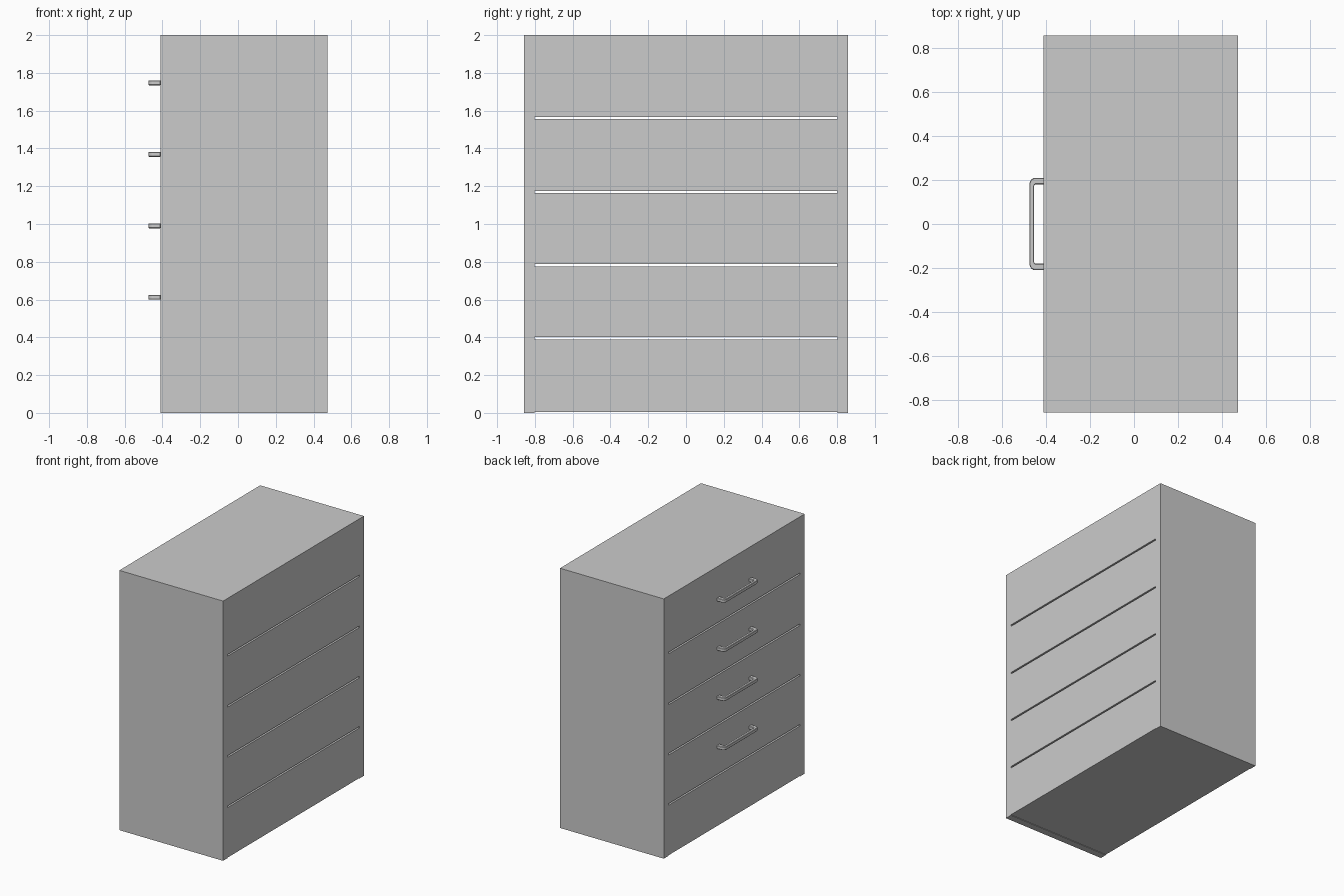
import bpy, bmesh, math

if "Cube" in bpy.data.objects:
    bpy.data.objects.remove(bpy.data.objects["Cube"])

X0, X1 = -0.411, 0.473      # body depth, handles on the -x side
W, T = 0.857, 0.055         # half width, board thickness


def box(name, lo, hi):
    bm = bmesh.new()
    bmesh.ops.create_cube(bm, size=1)
    for v in bm.verts:
        v.co = [(a + b) / 2 + c * (b - a) for a, b, c in zip(lo, hi, v.co)]
    me = bpy.data.meshes.new(name)
    bm.to_mesh(me)
    bm.free()
    ob = bpy.data.objects.new(name, me)
    bpy.context.collection.objects.link(ob)
    return ob


def bow_handle(name, z, h=0.026):
    # half outline from the cabinet face outwards, mirrored in y
    x_out, y_out, r = -0.475, 0.21, 0.028
    outer = [(X0 + 0.002, y_out)]
    for i in range(5):
        a = math.pi / 2 * (1 + i / 4)
        outer.append((x_out + r + r * math.cos(a), y_out - r + r * math.sin(a)))
    inner = [(X0 + 0.002, 0.18), (-0.449, 0.18), (-0.454, 0.175)]
    rails = []
    for side in (outer, inner):
        rails.append(side + [(x, -y) for x, y in reversed(side)])
    outline = rails[0] + rails[1][::-1]
    bm = bmesh.new()
    face = bm.faces.new([bm.verts.new((x, y, z - h / 2)) for x, y in outline])
    ext = bmesh.ops.extrude_face_region(bm, geom=[face])
    tops = [v for v in ext["geom"] if isinstance(v, bmesh.types.BMVert)]
    bmesh.ops.translate(bm, verts=tops, vec=(0, 0, h))
    bmesh.ops.recalc_face_normals(bm, faces=bm.faces)
    me = bpy.data.meshes.new(name)
    bm.to_mesh(me)
    bm.free()
    ob = bpy.data.objects.new(name, me)
    bpy.context.collection.objects.link(ob)
    bev = ob.modifiers.new("soft_edges", 'BEVEL')
    bev.width, bev.segments = 0.003, 1
    return ob


# carcass: two side boards and a top board
for label, s in (("left", 1), ("right", -1)):
    ys = sorted((s * W, s * (W - T)))
    box(f"side_board_{label}", (X0, ys[0], 0), (X1, ys[1], 2))
box("top_board", (X0, -W + T, 2 - T), (X1, W - T, 2))

# base block and four drawers, separated by open gaps
gaps = [0.395, 0.782, 1.169, 1.561]
g = 0.006
box("base_block", (X0, -W + T, 0.004), (X1, W - T, gaps[0] - g))
ends = gaps[1:] + [2 - T + g]
for i, (z0, z1) in enumerate(zip(gaps, ends)):
    box(f"drawer_{i + 1}", (X0, -W + T, z0 + g), (X1, W - T, z1 - g))
    bow_handle(f"drawer_handle_{i + 1}", 0.612 + i * 0.3785)
